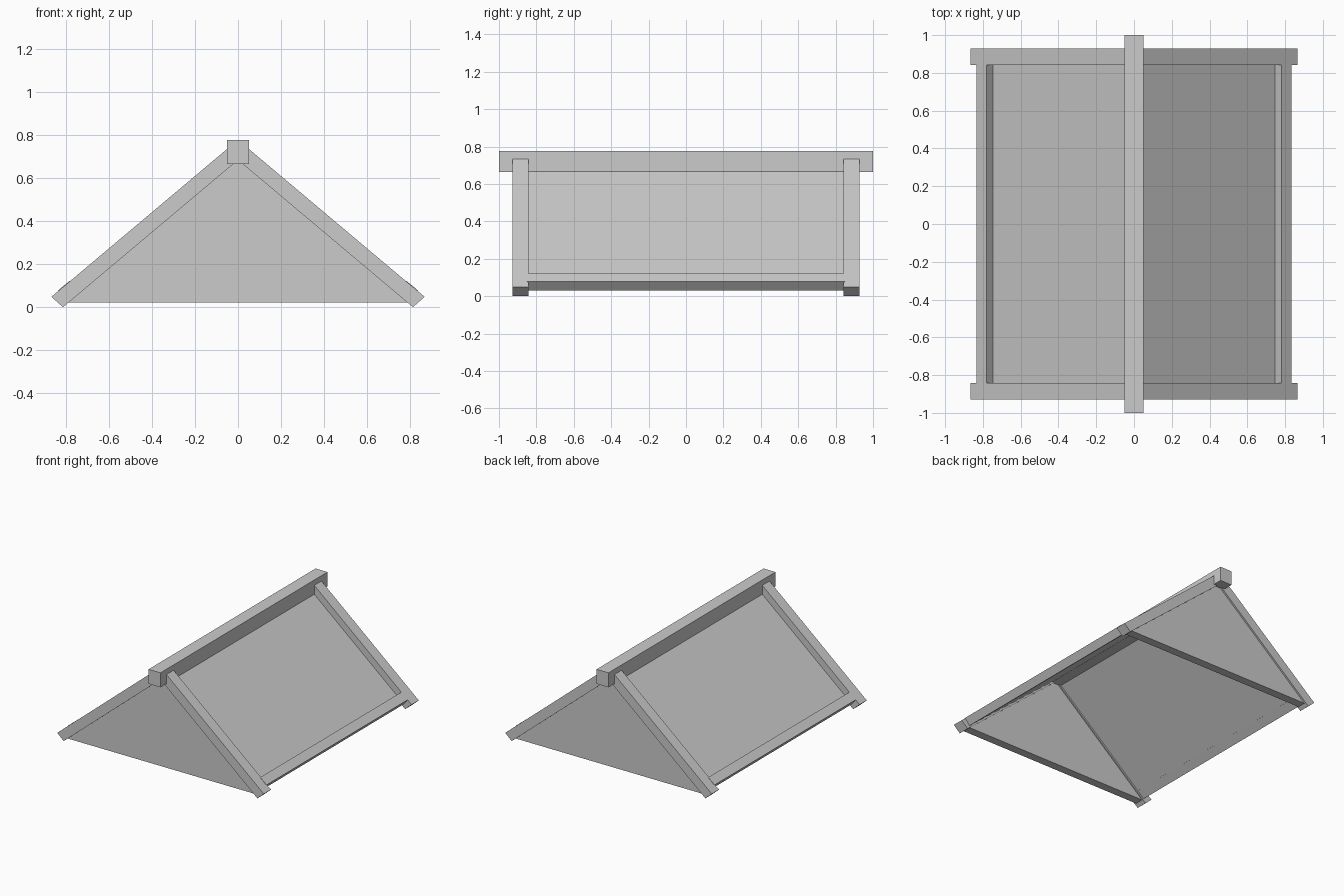
import bpy, bmesh

if "Cube" in bpy.data.objects:
    bpy.data.objects.remove(bpy.data.objects["Cube"])


def prism(name, profile, y0, y1, side=1):
    """Extrude an (x, z) profile along y; side=-1 flips it across x."""
    bm = bmesh.new()
    face = bm.faces.new([bm.verts.new((side * x, y0, z)) for x, z in profile])
    ext = bmesh.ops.extrude_face_region(bm, geom=[face])
    verts = [g for g in ext["geom"] if isinstance(g, bmesh.types.BMVert)]
    bmesh.ops.translate(bm, verts=verts, vec=(0, y1 - y0, 0))
    bmesh.ops.recalc_face_normals(bm, faces=bm.faces)
    mesh = bpy.data.meshes.new(name)
    bm.to_mesh(mesh)
    bm.free()
    ob = bpy.data.objects.new(name, mesh)
    bpy.context.collection.objects.link(ob)
    return ob


# Ridge beam
prism("ridge_beam", [(-0.05, 0.665), (0.05, 0.665), (0.05, 0.775), (-0.05, 0.775)], -1, 1)

# Slope profiles, drawn on the right-hand side
rafter = [(0.812, 0.0), (0.866, 0.048), (0.04, 0.743), (0.0, 0.743), (0.0, 0.683)]
panel = [(0.77, 0.062), (0.0, 0.709), (0.0, 0.699), (0.77, 0.052)]
rail = [(0.835, 0.078), (0.782, 0.122), (0.742, 0.074), (0.795, 0.03)]
gable = [(-0.796, 0.021), (0.796, 0.021), (0.0, 0.69)]

for side, label in ((1, "right"), (-1, "left")):
    # Recessed roof panel and eave rail
    prism(f"{label}_roof_panel", panel, -0.86, 0.86, side)
    prism(f"{label}_eave_rail", rail, -0.85, 0.85, side)
    # Rafters at both ends
    for end, y0, y1 in (("front", -0.928, -0.842), ("back", 0.842, 0.928)):
        prism(f"{end}_{label}_rafter", rafter, y0, y1, side)

# Gable walls
for end, y0, y1 in (("front", -0.915, -0.85), ("back", 0.85, 0.915)):
    prism(f"{end}_gable", gable, y0, y1)
